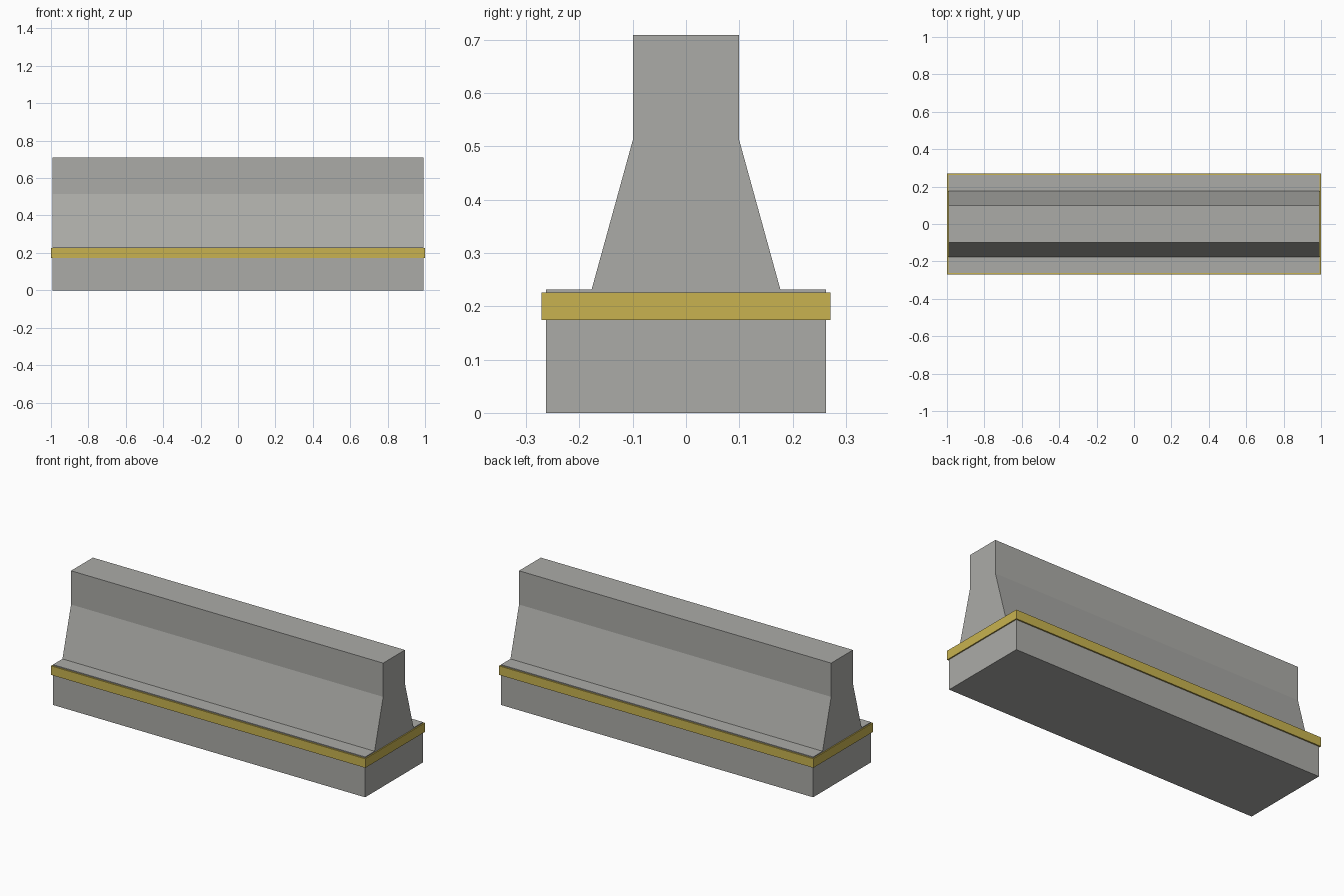
import bpy
import bmesh

if "Cube" in bpy.data.objects:
    bpy.data.objects.remove(bpy.data.objects["Cube"], do_unlink=True)


def make_material(name, color):
    mat = bpy.data.materials.new(name)
    mat.use_nodes = True
    mat.diffuse_color = color
    mat.node_tree.nodes["Principled BSDF"].inputs["Base Color"].default_value = color
    return mat


def extrude_profile(name, half_profile, half_length, mat):
    """Mirror a (y, z) half profile across y = 0 and extrude it along x."""
    outline = half_profile + [(-y, z) for y, z in reversed(half_profile)]
    bm = bmesh.new()
    face = bm.faces.new([bm.verts.new((-half_length, y, z)) for y, z in outline])
    result = bmesh.ops.extrude_face_region(bm, geom=[face], use_keep_orig=True)
    moved = [g for g in result["geom"] if isinstance(g, bmesh.types.BMVert)]
    bmesh.ops.translate(bm, verts=moved, vec=(2 * half_length, 0, 0))
    bmesh.ops.recalc_face_normals(bm, faces=bm.faces)
    mesh = bpy.data.meshes.new(name)
    bm.to_mesh(mesh)
    bm.free()
    mesh.materials.append(mat)
    obj = bpy.data.objects.new(name, mesh)
    bpy.context.collection.objects.link(obj)
    return obj


concrete = make_material("concrete grey", (0.41, 0.41, 0.39, 1))
yellow = make_material("stripe yellow", (0.58, 0.45, 0.08, 1))

# Concrete wall: footing, ledge, sloping flank and upright top
extrude_profile("barrier_wall",
                [(0.263, 0), (0.263, 0.232), (0.177, 0.232), (0.099, 0.515), (0.099, 0.709)],
                0.993, concrete)

# Raised warning band wrapping the footing
extrude_profile("warning_band", [(0.271, 0.174), (0.271, 0.226)], 1.0, yellow)
